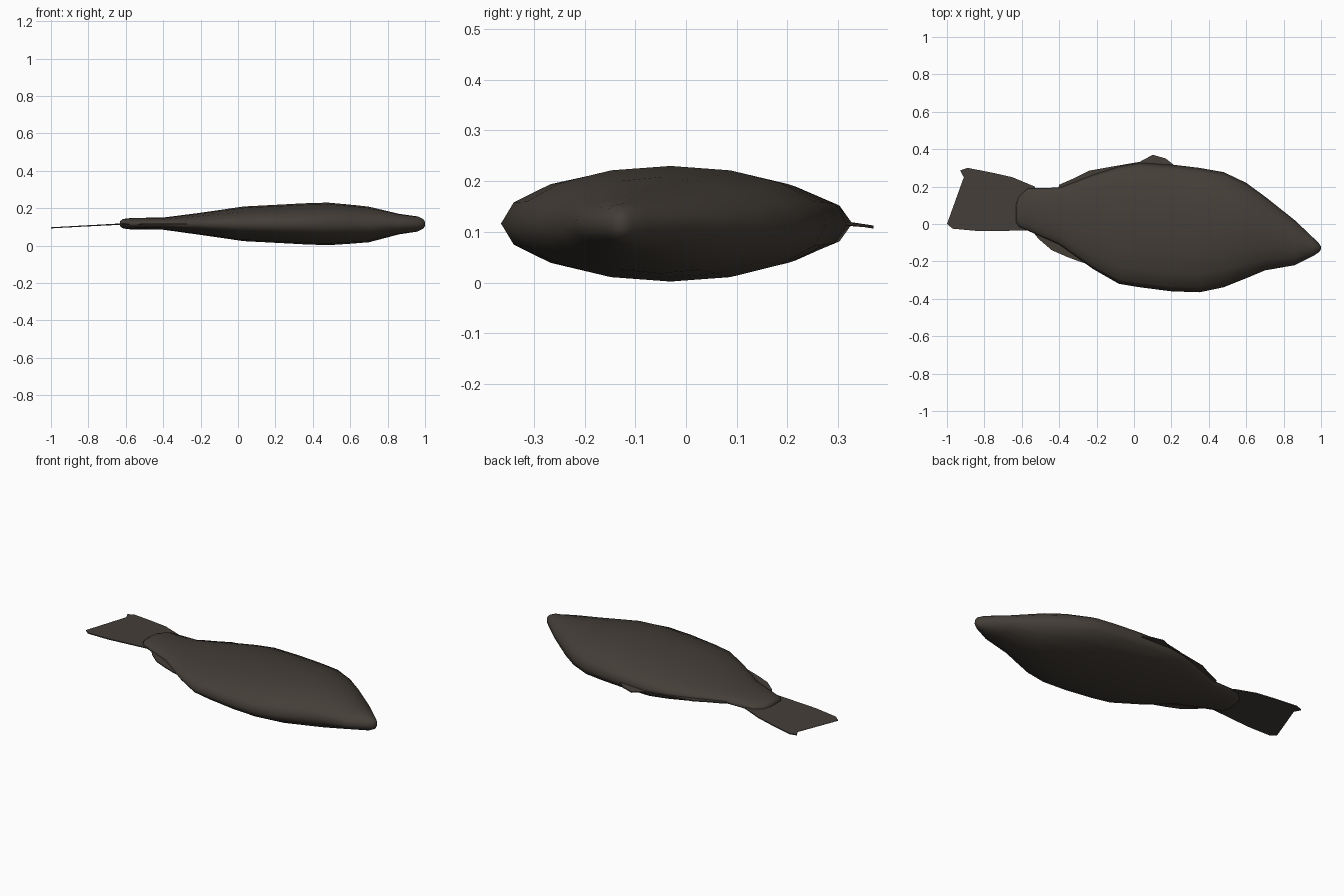
import bpy, bmesh, math

skin = bpy.data.materials.new("dark brown skin")
skin.diffuse_color = (0.058, 0.048, 0.039, 1)


def finish(name, bm):
    bmesh.ops.recalc_face_normals(bm, faces=bm.faces)
    me = bpy.data.meshes.new(name)
    bm.to_mesh(me)
    bm.free()
    me.materials.append(skin)
    ob = bpy.data.objects.new(name, me)
    bpy.context.collection.objects.link(ob)
    return ob


# Body: elliptical rings lofted along x (x, y low, y high, z low, z high)
sections = [
    (-0.632, 0.01, 0.10, 0.105, 0.130),
    (-0.615, -0.015, 0.15, 0.092, 0.142),
    (-0.57, -0.035, 0.19, 0.086, 0.148),
    (-0.40, -0.11, 0.195, 0.085, 0.150),
    (-0.22, -0.24, 0.265, 0.060, 0.173),
    (-0.08, -0.32, 0.31, 0.040, 0.193),
    (0.03, -0.338, 0.328, 0.024, 0.209),
    (0.20, -0.360, 0.318, 0.015, 0.218),
    (0.35, -0.365, 0.30, 0.007, 0.226),
    (0.48, -0.338, 0.277, 0.002, 0.230),
    (0.60, -0.29, 0.22, 0.010, 0.219),
    (0.70, -0.248, 0.147, 0.018, 0.208),
    (0.86, -0.22, 0.02, 0.060, 0.170),
    (0.96, -0.17, -0.075, 0.075, 0.156),
    (0.99, -0.15, -0.105, 0.090, 0.142),
    (1.00, -0.135, -0.12, 0.105, 0.128),
]
SIDES = 16
bm = bmesh.new()
rings = []
for x, y0, y1, z0, z1 in sections:
    ring = []
    for i in range(SIDES):
        a = 2 * math.pi * i / SIDES
        ring.append(bm.verts.new((x, (y0 + y1) / 2 + (y1 - y0) / 2 * math.cos(a),
                                  (z0 + z1) / 2 + (z1 - z0) / 2 * math.sin(a))))
    rings.append(ring)
for r, s in zip(rings, rings[1:]):
    for i in range(SIDES):
        j = (i + 1) % SIDES
        bm.faces.new((r[i], r[j], s[j], s[i]))
bm.faces.new(rings[0])
bm.faces.new(rings[-1])
for f in bm.faces:
    f.smooth = True
finish("body", bm)


# Fins: thin outlines in the top view, height given by a rule
def fin(name, outline, height, thick=0.006):
    bm = bmesh.new()
    top = [bm.verts.new((x, y, height(x, y) + thick / 2)) for x, y in outline]
    low = [bm.verts.new((x, y, height(x, y) - thick / 2)) for x, y in outline]
    n = len(outline)
    for i in range(n):
        j = (i + 1) % n
        bm.faces.new((top[i], top[j], low[j], low[i]))
    caps = [bm.faces.new(top), bm.faces.new(low)]
    bmesh.ops.triangulate(bm, faces=caps)
    finish(name, bm)


fin("tail_fin",
    [(-0.53, 0.20), (-0.65, 0.25), (-0.76, 0.275), (-0.89, 0.30), (-0.93, 0.287),
     (-0.91, 0.25), (-0.85, 0.21), (-0.73, 0.178), (-0.735, 0.145), (-0.78, 0.10),
     (-0.85, 0.095), (-0.92, 0.045), (-1.0, 0.0), (-0.97, -0.025), (-0.83, -0.038),
     (-0.57, -0.035), (-0.50, 0.05)],
    lambda x, y: 0.117 + 0.055 * min(0, x + 0.6))
fin("dorsal_fin",
    [(-0.41, 0.17), (-0.40, 0.21), (-0.32, 0.245), (-0.24, 0.285), (-0.10, 0.31),
     (0.03, 0.332), (0.10, 0.37), (0.17, 0.35), (0.22, 0.31), (0.0, 0.29), (-0.2, 0.23)],
    lambda x, y: 0.117 - 0.15 * max(0, y - 0.32))
fin("anal_fin",
    [(-0.55, -0.03), (-0.51, -0.08), (-0.44, -0.14), (-0.36, -0.175), (-0.28, -0.205),
     (-0.22, -0.22), (-0.35, -0.10)],
    lambda x, y: 0.115)
